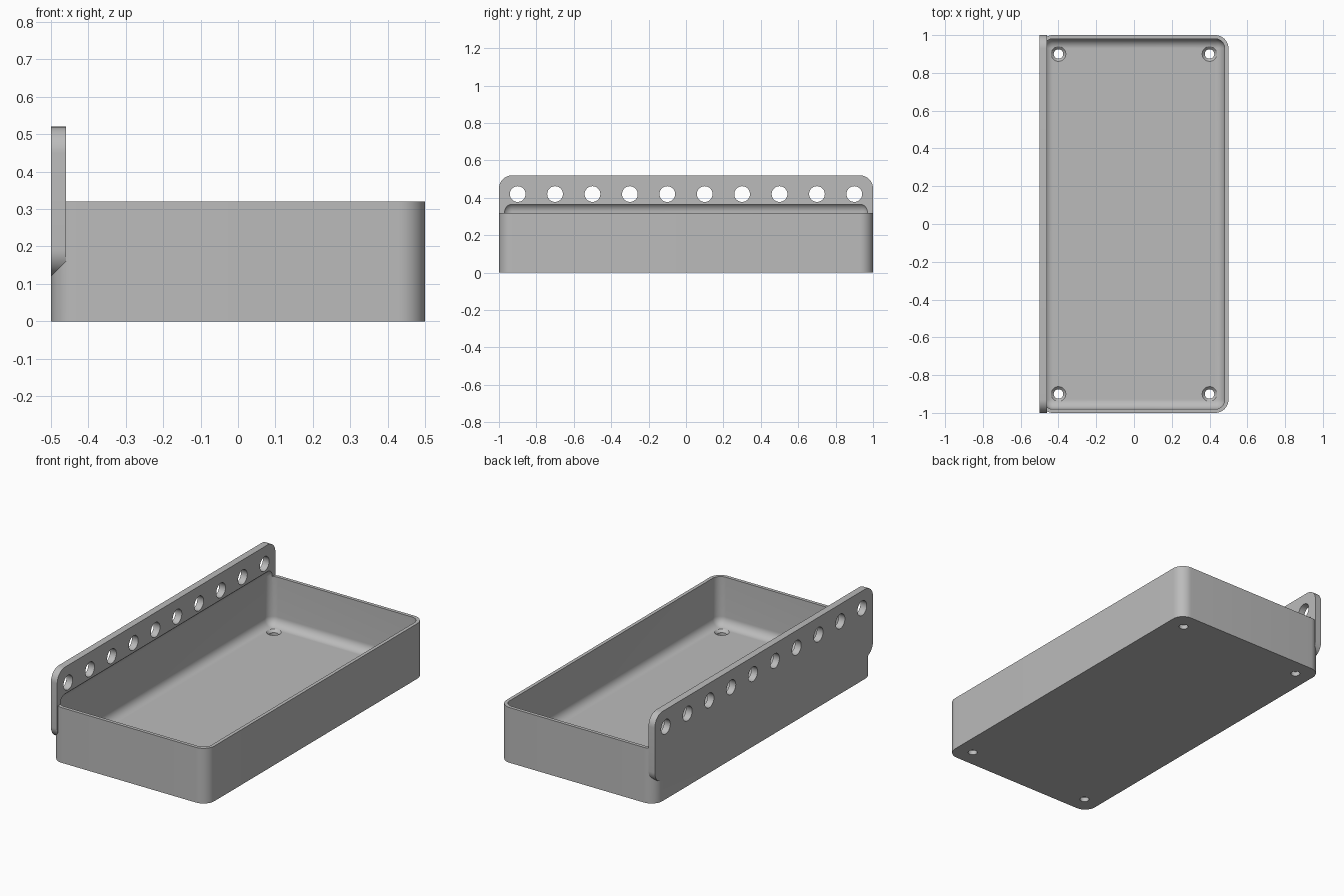
import bpy
import bmesh
import math
from mathutils import Matrix, Vector

if "Cube" in bpy.data.objects:
    bpy.data.objects.remove(bpy.data.objects["Cube"])

WALL, CORNER, FILLET = 0.02, 0.07, 0.05
FLOOR, RIM = 0.04, 0.32
PLATE_X = (-0.5, -0.46)

grey = bpy.data.materials.new("plain_grey")
grey.use_nodes = True
grey.diffuse_color = (0.5, 0.5, 0.5, 1)
grey.node_tree.nodes["Principled BSDF"].inputs["Base Color"].default_value = (0.5, 0.5, 0.5, 1)


def finish(name, bm):
    bmesh.ops.recalc_face_normals(bm, faces=bm.faces)
    mesh = bpy.data.meshes.new(name)
    bm.to_mesh(mesh)
    bm.free()
    mesh.materials.append(grey)
    obj = bpy.data.objects.new(name, mesh)
    bpy.context.collection.objects.link(obj)
    return obj


def rounded_box(name, low, high, radius, axis=None):
    """Box with all edges rounded, or only those running along one axis."""
    low, high = Vector(low), Vector(high)
    bm = bmesh.new()
    bmesh.ops.create_cube(bm, size=1)
    bmesh.ops.scale(bm, vec=high - low, verts=bm.verts)
    bmesh.ops.translate(bm, vec=(low + high) / 2, verts=bm.verts)
    edges = [e for e in bm.edges if axis is None
             or abs((e.verts[0].co - e.verts[1].co)[axis]) > 1e-4]
    bmesh.ops.bevel(bm, geom=edges, offset=radius, segments=12,
                    profile=0.5, affect='EDGES', clamp_overlap=True)
    return finish(name, bm)


def cones(name, places, r1, r2, depth, turn=Matrix.Identity(4)):
    """Set of equal cylinders or cones centred on the given places."""
    bm = bmesh.new()
    for p in places:
        bmesh.ops.create_cone(bm, cap_ends=True, segments=40, radius1=r1, radius2=r2,
                              depth=depth, matrix=Matrix.Translation(p) @ turn)
    return finish(name, bm)


def combine(target, tool, operation):
    mod = target.modifiers.new(tool.name, 'BOOLEAN')
    mod.object, mod.operation, mod.solver = tool, operation, 'EXACT'
    bpy.context.view_layer.objects.active = target
    bpy.ops.object.modifier_apply(modifier=mod.name)
    bpy.data.objects.remove(tool)


# Tray body with the tall side plate joined on
tray = rounded_box("tray_with_side_plate", (-0.5, -1, 0), (0.5, 1, RIM), CORNER, axis=2)
plate = rounded_box("side_plate", (PLATE_X[0], -1, 0.12), (PLATE_X[1], 1, 0.52), 0.07, axis=0)
combine(tray, plate, 'UNION')

# Filleted cavity, whose top also leaves a shallow recess in the plate
cavity = rounded_box("cavity", (-0.5 + WALL, -1 + WALL, FLOOR),
                     (0.5 - WALL, 1 - WALL, 0.375), FILLET)
combine(tray, cavity, 'DIFFERENCE')

# Row of round holes through the plate
row = [(-0.48, -0.9 + 0.2 * i, 0.42) for i in range(10)]
combine(tray, cones("plate_holes", row, 0.042, 0.042, 0.2,
                    Matrix.Rotation(math.pi / 2, 4, 'Y')), 'DIFFERENCE')

# Countersunk screw holes in the floor corners
spots = [(x, y) for x in (-0.4, 0.4) for y in (-0.9, 0.9)]
combine(tray, cones("screw_holes", [(x, y, 0) for x, y in spots],
                    0.025, 0.025, 0.2), 'DIFFERENCE')
combine(tray, cones("countersinks", [(x, y, 0.035) for x, y in spots],
                    0.022, 0.046, 0.024), 'DIFFERENCE')

# Smooth fillets, crisp edges
bpy.ops.object.select_all(action='DESELECT')
tray.select_set(True)
bpy.context.view_layer.objects.active = tray
bpy.ops.object.shade_smooth_by_angle(angle=math.radians(25))
